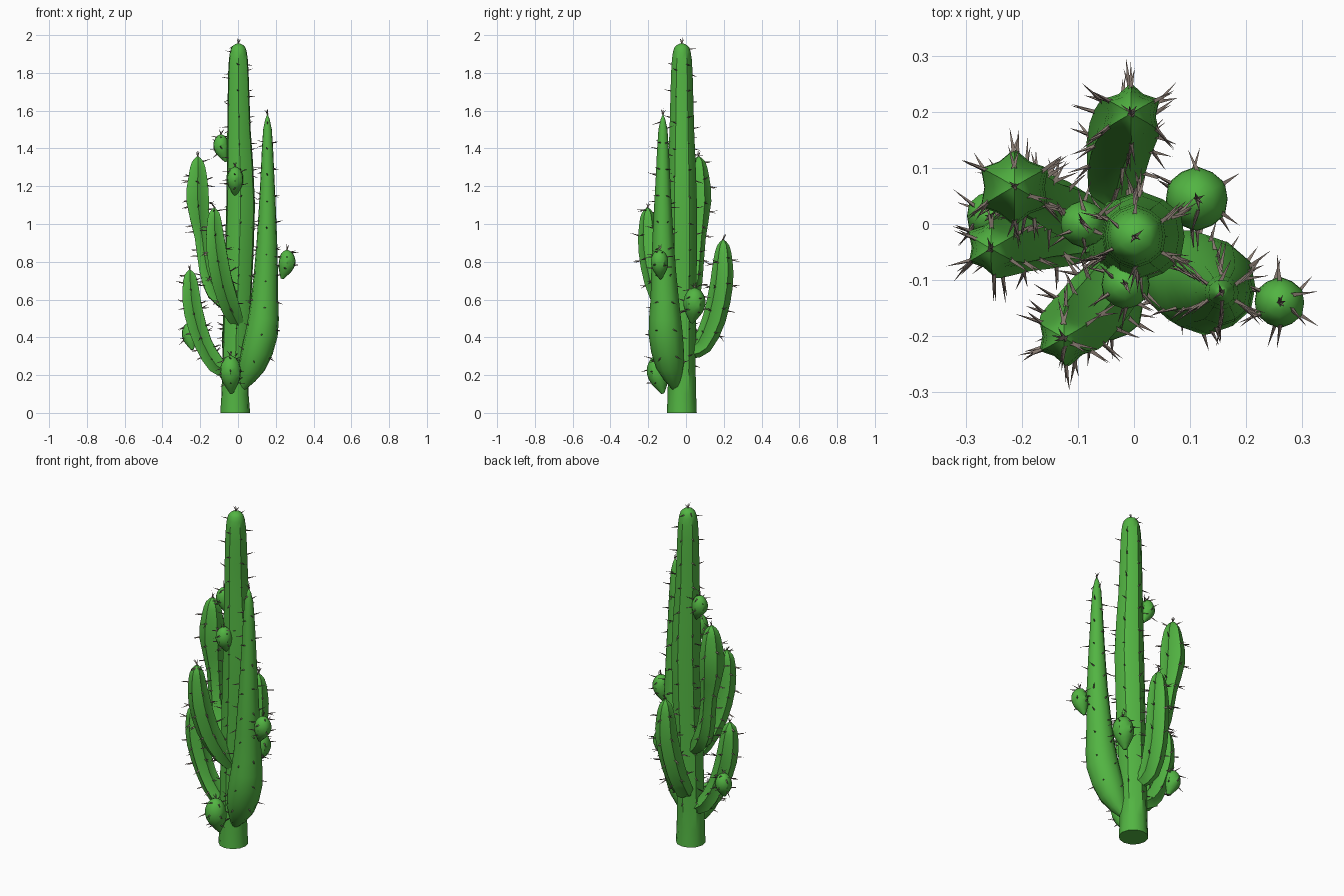
import bpy, bmesh, math, random
from mathutils import Vector

if "Cube" in bpy.data.objects:
    bpy.data.objects.remove(bpy.data.objects["Cube"])

random.seed(4)


def material(name, rgb):
    m = bpy.data.materials.new(name)
    m.diffuse_color = (*rgb, 1)
    m.use_nodes = True
    m.node_tree.nodes["Principled BSDF"].inputs["Base Color"].default_value = m.diffuse_color
    return m


GREEN = material("cactus_green", (0.085, 0.46, 0.055))
GREY = material("spine_grey", (0.24, 0.19, 0.16))


def finish(bm, name, mat, smooth=None):
    bmesh.ops.recalc_face_normals(bm, faces=bm.faces)
    me = bpy.data.meshes.new(name)
    bm.to_mesh(me)
    bm.free()
    ob = bpy.data.objects.new(name, me)
    bpy.context.collection.objects.link(ob)
    me.materials.append(mat)
    if smooth:
        bpy.ops.object.select_all(action='DESELECT')
        ob.select_set(True)
        bpy.context.view_layer.objects.active = ob
        bpy.ops.object.shade_smooth_by_angle(angle=math.radians(smooth))
    return ob


def smooth_path(pts, steps):
    """Catmull-Rom through (x, y, z, radius) points."""
    p = [Vector(q) for q in pts]
    p = [2 * p[0] - p[1]] + p + [2 * p[-1] - p[-2]]
    out = []
    for a, b, c, d in zip(p, p[1:], p[2:], p[3:]):
        for i in range(steps):
            t = i / steps
            out.append(0.5 * (2 * b + (c - a) * t + (2 * a - 5 * b + 4 * c - d) * t * t
                              + (3 * b - a - 3 * c + d) * t ** 3))
    return out + [p[-2]]


def spine(bm, base, direction, length):
    d = direction.normalized()
    u = d.orthogonal().normalized() * 0.0048
    w = d.cross(u)
    ring = [bm.verts.new(base - d * 0.006 + u * math.cos(a) + w * math.sin(a))
            for a in (0, 2.094, 4.189)]
    tip = bm.verts.new(base + d * length)
    for i in range(3):
        bm.faces.new((ring[i], ring[(i + 1) % 3], tip))
    bm.faces.new(ring)


def jitter(s):
    return Vector([random.uniform(-s, s) for _ in range(3)])


def stem(name, pts, depth, spacing, steps=2, ribs=6, count=2, skip=0.0):
    """Ribbed tube ending in a point, plus clusters of spines along its ribs."""
    path = smooth_path(pts, steps)
    pos = [q.to_3d() for q in path]
    n = len(pos)
    tan = [(pos[min(i + 1, n - 1)] - pos[max(i - 1, 0)]).normalized() for i in range(n)]
    # carry the frame from tip to root so the crown keeps its orientation
    frames = [None] * n
    normal = Vector((0, 1, 0))
    for i in reversed(range(n)):
        if i < n - 1:
            normal = tan[i + 1].rotation_difference(tan[i]) @ normal
        normal = (normal - tan[i] * normal.dot(tan[i])).normalized()
        frames[i] = (normal.copy(), tan[i].cross(normal))
    bm, sp = bmesh.new(), bmesh.new()
    rings, k = [], ribs * 2
    for i in range(n - 1):
        r, (u, w) = max(path[i][3], 0.004), frames[i]
        valley = 1 if i == 0 else depth          # root ring is round
        rings.append([bm.verts.new(pos[i] + (u * math.cos(j * math.tau / k)
                      + w * math.sin(j * math.tau / k)) * r * (valley if j % 2 else 1))
                      for j in range(k)])
    for a, b in zip(rings, rings[1:]):
        for j in range(k):
            bm.faces.new((a[j], a[(j + 1) % k], b[(j + 1) % k], b[j]))
    tip = bm.verts.new(pos[-1])
    for j in range(k):
        bm.faces.new((rings[-1][j], rings[-1][(j + 1) % k], tip))
    bm.faces.new(rings[0])
    # spine clusters
    total = sum((b - a).length for a, b in zip(pos, pos[1:]))
    for j in range(0, k, 2):
        run, nxt = 0.0, skip + spacing * random.uniform(0.2, 0.8)
        for i in range(n - 2):
            seg = (pos[i + 1] - pos[i]).length
            while run <= nxt < run + seg and nxt < total:
                t = (nxt - run) / seg
                base = rings[i][j].co.lerp(rings[i + 1][j].co, t)
                out = (base - pos[i].lerp(pos[i + 1], t)).normalized()
                for _ in range(count):
                    spine(sp, base, out + jitter(0.4), random.uniform(0.028, 0.05))
                nxt += spacing
            run += seg
    for _ in range(4):
        spine(sp, pos[-1], tan[-1] + jitter(0.6), random.uniform(0.025, 0.037))
    finish(bm, name, GREEN, 40)
    finish(sp, name + "_spines", GREY)


# trunk
stem("trunk", [(-.015, -.022, 0, .079), (-.015, -.022, .22, .073), (-.003, -.022, .6, .077),
               (.014, -.022, 1.1, .08), (.005, -.022, 1.5, .065), (.002, -.022, 1.8, .057),
               (.002, -.022, 1.91, .047), (.002, -.022, 1.945, .03), (.002, -.022, 1.958, 0)],
     .95, .14, skip=.2, count=1)

# tall thick-based arm on the right
stem("right_arm", [(.02, -.055, .13, .02), (.075, -.085, .25, .075), (.125, -.108, .42, .09),
                   (.141, -.113, .6, .075), (.153, -.122, .9, .057), (.156, -.122, 1.25, .038),
                   (.156, -.122, 1.5, .024), (.156, -.122, 1.585, 0)], .96, .14, skip=.1, count=1)

# upper left arm
stem("upper_left_arm", [(-.05, .0, .56, .03), (-.12, .025, .64, .052), (-.165, .045, .76, .047),
                        (-.19, .06, .93, .045), (-.213, .065, 1.12, .069), (-.213, .066, 1.25, .057),
                        (-.213, .067, 1.33, .035), (-.213, .067, 1.36, 0)], .78, .13, skip=.12)

# front left arm
stem("front_left_arm", [(.01, -.05, .46, .03), (-.035, -.1, .55, .056), (-.085, -.16, .7, .062),
                        (-.115, -.193, .87, .06), (-.125, -.202, 1.0, .046),
                        (-.125, -.203, 1.06, .03), (-.125, -.203, 1.09, 0)], .77, .13, skip=.1)

# lower left arm
stem("lower_left_arm", [(-.04, -.02, .21, .035), (-.115, -.022, .255, .053), (-.185, -.03, .37, .054),
                        (-.235, -.038, .53, .058), (-.25, -.042, .65, .051), (-.254, -.044, .73, .034),
                        (-.255, -.044, .76, 0)], .77, .13, skip=.1)

# back arm
stem("back_arm", [(-.02, .02, .32, .035), (-.035, .085, .36, .055), (-.025, .15, .5, .062),
                  (-.008, .188, .68, .061), (-.005, .195, .8, .052), (-.005, .197, .885, .033),
                  (-.005, .197, .92, 0)], .76, .13, skip=.1)


# teardrop buds: centre, horizontal outward direction, radius, height scale
def bud(name, c, out, r, s):
    c, o, z = Vector(c), Vector((*out, 0)).normalized(), Vector((0, 0, 1))
    prof = [(-.09, -.028, .15), (-.04, -.012, .8), (0, 0, 1), (.035, 0, .88), (.06, 0, .55), (.073, 0, 0)]
    stem(name, [(*(c + z * h * s + o * d), r * k) for h, d, k in prof], .95, .06, count=1, skip=.04)


bud("right_arm_bud", (.26, -.14, .795), (1, -.2), .046, .95)
bud("lower_left_bud", (-.255, .015, .415), (-.5, 1), .045, .9)
bud("right_trunk_bud", (.112, .045, .58), (1, .6), .058, 1.15)
bud("front_low_bud", (-.04, -.15, .215), (-.2, -1), .058, 1.25)
bud("front_high_bud", (-.015, -.108, 1.235), (0, -1), .045, .95)
bud("left_high_bud", (-.09, 0, 1.41), (-1, .2), .043, .9)
